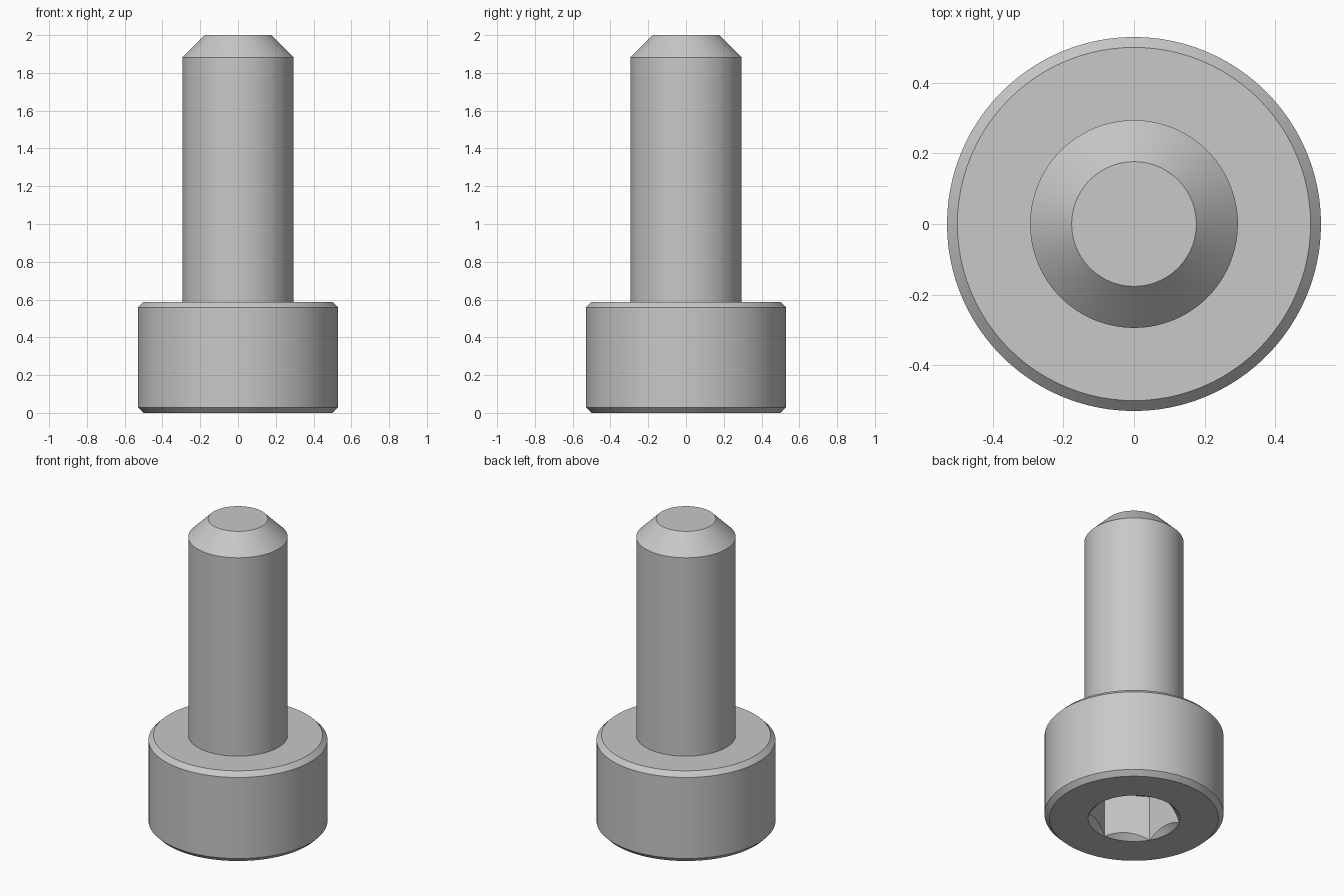
import bpy
import bmesh
import math

cube = bpy.data.objects.get("Cube")
if cube:
    bpy.data.objects.remove(cube, do_unlink=True)

SEGMENTS = 96
MM = 2 / 17                       # 17 mm overall length maps to 2 units
HEAD_R, HEAD_H, HEAD_BEVEL = 4.5 * MM, 5 * MM, 0.25 * MM
SHANK_R, TOP, TIP_BEVEL = 2.5 * MM, 17 * MM, 1 * MM
TIP_R = 1.5 * MM
SOCKET_FLAT, SOCKET_DEPTH = 2 * MM, 2.5 * MM
SOCKET_R = SOCKET_FLAT / math.cos(math.pi / 6)

steel = bpy.data.materials.new("steel_grey")
steel.use_nodes = True
colour = (0.58, 0.58, 0.58, 1)
steel.diffuse_color = colour
steel.node_tree.nodes["Principled BSDF"].inputs["Base Color"].default_value = colour


def hex_radius(angle):
    """Radius of the hexagonal socket, with flats facing +x and -x."""
    sector = math.pi / 3
    return SOCKET_FLAT / math.cos((angle + sector / 2) % sector - sector / 2)


def ring(bm, radius, height):
    """Ring of vertices; radius and height are functions of the angle."""
    verts = []
    for i in range(SEGMENTS):
        a = 2 * math.pi * i / SEGMENTS
        r = radius(a)
        verts.append(bm.verts.new((r * math.cos(a), r * math.sin(a), height(a))))
    return verts


def circle(bm, radius, height):
    return ring(bm, lambda a: radius, lambda a: height)


bm = bmesh.new()
rings = [
    # Hexagonal socket: floor, scalloped edge of its countersink, round mouth
    ring(bm, hex_radius, lambda a: SOCKET_DEPTH),
    ring(bm, hex_radius, lambda a: SOCKET_R - hex_radius(a)),
    circle(bm, SOCKET_R, 0),
    # Bevelled cylindrical head
    circle(bm, HEAD_R - HEAD_BEVEL, 0),
    circle(bm, HEAD_R, HEAD_BEVEL),
    circle(bm, HEAD_R, HEAD_H - HEAD_BEVEL),
    circle(bm, HEAD_R - HEAD_BEVEL, HEAD_H),
    # Shank with a conical tip
    circle(bm, SHANK_R, HEAD_H),
    circle(bm, SHANK_R, TOP - TIP_BEVEL),
    circle(bm, TIP_R, TOP),
]
for low, high in zip(rings, rings[1:]):
    for i in range(SEGMENTS):
        j = (i + 1) % SEGMENTS
        bm.faces.new((low[i], low[j], high[j], high[i]))
bm.faces.new(rings[0][::-1])
bm.faces.new(rings[-1])

# Merge the points where the hexagon corners meet the round mouth
bmesh.ops.remove_doubles(bm, verts=bm.verts[:], dist=0.00001)
bmesh.ops.recalc_face_normals(bm, faces=bm.faces[:])

mesh = bpy.data.meshes.new("socket_head_screw")
bm.to_mesh(mesh)
bm.free()
mesh.materials.append(steel)
screw = bpy.data.objects.new("socket_head_screw", mesh)
bpy.context.collection.objects.link(screw)

bpy.ops.object.select_all(action="DESELECT")
screw.select_set(True)
bpy.context.view_layer.objects.active = screw
bpy.ops.object.shade_smooth_by_angle(angle=math.radians(30))
